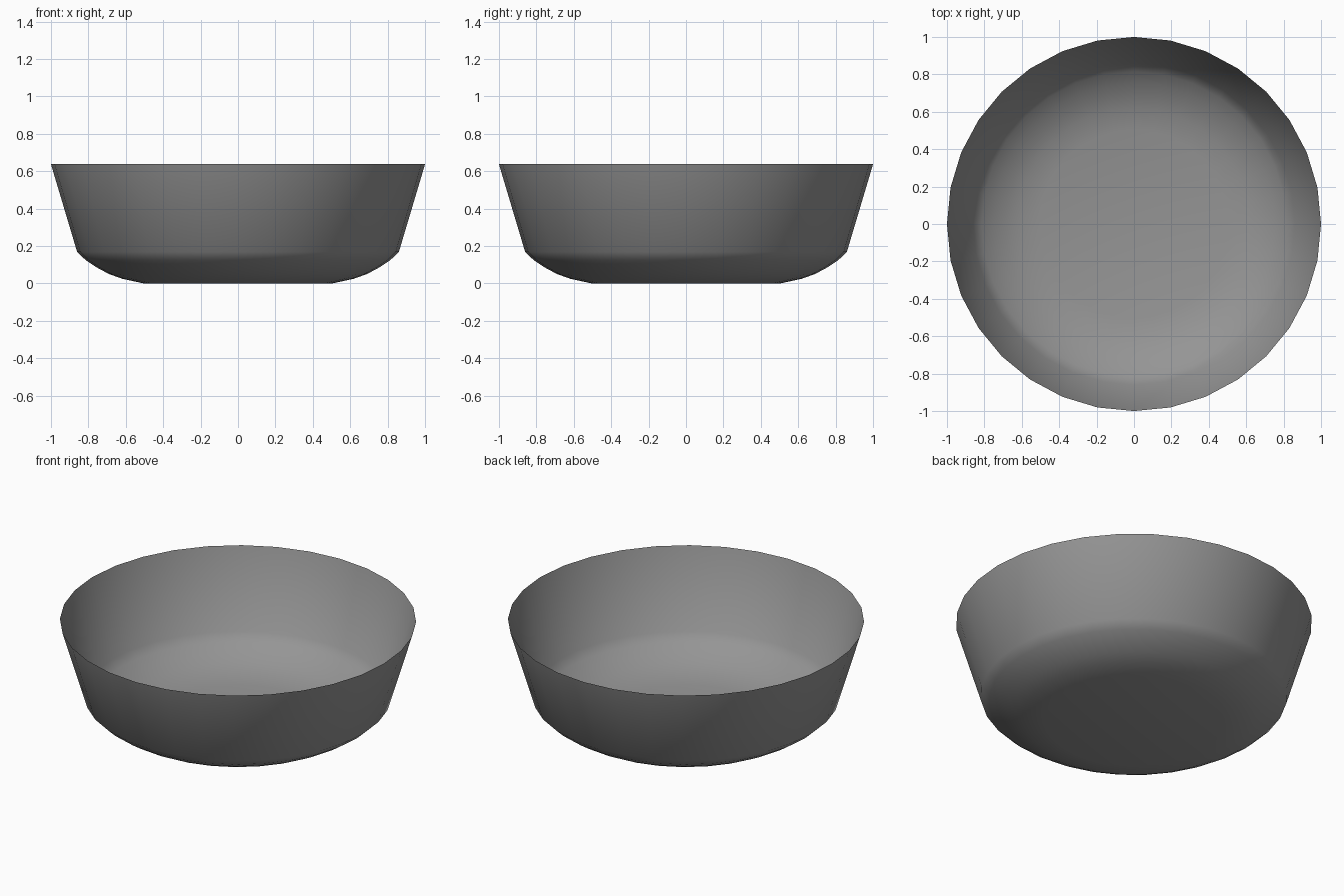
import bpy, bmesh, math

if "Cube" in bpy.data.objects:
    bpy.data.objects.remove(bpy.data.objects["Cube"])

SIDES = 32
# Radius and height, from the floor edge up to the rim
PROFILE = [(0.505, 0.0), (0.62, 0.025), (0.69, 0.05), (0.755, 0.085),
           (0.815, 0.125), (0.86, 0.168), (1.0, 0.637)]

# Open thin-walled bowl
bm = bmesh.new()
rings = []
for r, z in PROFILE:
    rings.append([bm.verts.new((r * math.cos(2 * math.pi * i / SIDES),
                                r * math.sin(2 * math.pi * i / SIDES), z))
                  for i in range(SIDES)])
for low, high in zip(rings, rings[1:]):
    for i in range(SIDES):
        j = (i + 1) % SIDES
        bm.faces.new((low[i], low[j], high[j], high[i]))

# Flat floor
centre = bm.verts.new((0, 0, 0))
for i in range(SIDES):
    bm.faces.new((centre, rings[0][(i + 1) % SIDES], rings[0][i]))

for face in bm.faces:
    face.smooth = True
mesh = bpy.data.meshes.new("bowl")
bm.to_mesh(mesh)
bm.free()
bowl = bpy.data.objects.new("bowl", mesh)
bpy.context.collection.objects.link(bowl)

# Dark grey finish
dark = bpy.data.materials.new("dark_grey")
dark.diffuse_color = (0.3, 0.3, 0.3, 1)
dark.use_nodes = True
dark.node_tree.nodes["Principled BSDF"].inputs["Base Color"].default_value = dark.diffuse_color
mesh.materials.append(dark)
